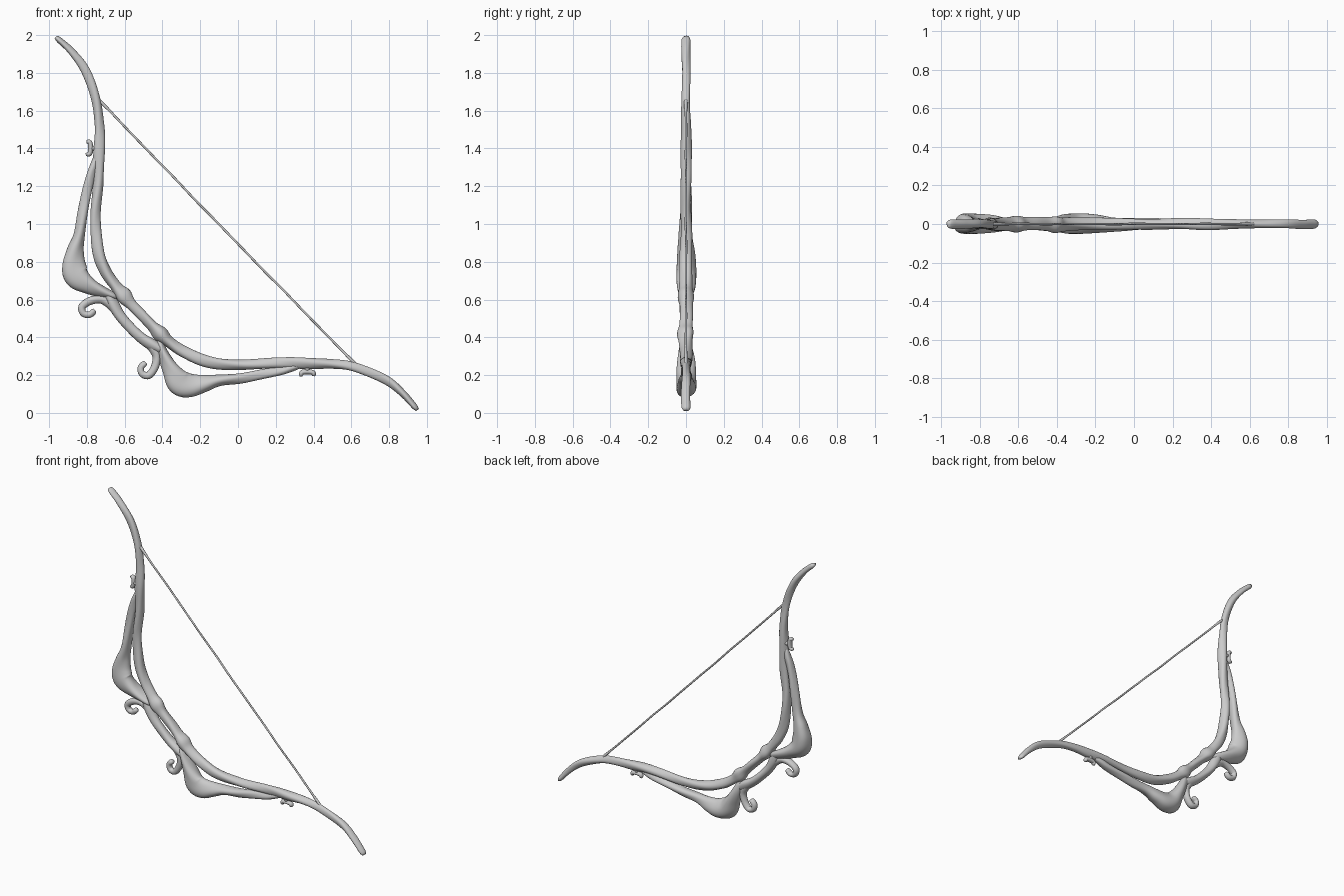
import bpy, bmesh, math
from mathutils import Vector

# The bow is symmetric about a diagonal axis in the x-z plane
CENTER = Vector((-0.005, 1.005))
N = Vector((1.93, -1.99)).normalized()


def reflect(p):
    v = Vector(p[:2])
    v -= 2 * (v - CENTER).dot(N) * N
    return (v.x, v.y) + tuple(p[2:])


def smooth_path(pts, step):
    """Catmull-Rom through (x, z, in-plane radius, y radius) points."""
    P = [Vector(p) for p in pts]
    P = [2 * P[0] - P[1]] + P + [2 * P[-1] - P[-2]]
    out = []
    for a, b, c, d in zip(P, P[1:], P[2:], P[3:]):
        n = max(2, int((c - b).length / step))
        for i in range(n):
            t = i / n
            out.append(0.5 * (2 * b + (c - a) * t + (2 * a - 5 * b + 4 * c - d) * t * t
                              + (3 * b - a - 3 * c + d) * t ** 3))
    return out + [P[-2]]


def limb(name, pts, lobes=0.05, sides=20, step=0.012, flip=1):
    """Sweep a gnarled elliptical section along a path, with rounded ends."""
    path = smooth_path(pts, step)
    bm = bmesh.new()
    rings = []
    s = 0.0
    last = len(path) - 1
    for i, p in enumerate(path):
        a, b = path[max(i - 1, 0)], path[min(i + 1, last)]
        t = Vector((b[0] - a[0], b[1] - a[1])).normalized()
        nx, nz = -t.y, t.x
        if i:
            s += math.hypot(p[0] - path[i - 1][0], p[1] - path[i - 1][1])
        rx, ry = max(p[2], 0.003), max(p[3], 0.003)
        k = (0.6, 0.9, 1.0)[min(i, last - i, 2)]
        ring = []
        for j in range(sides):
            u = math.tau * j / sides
            g = k * (1 + lobes * math.sin(3 * u + flip * 14 * s)
                     + 0.6 * lobes * math.sin(23 * s + u))
            o = rx * math.cos(u) * g
            ring.append(bm.verts.new((p[0] + nx * o, ry * math.sin(u) * g, p[1] + nz * o)))
        rings.append(ring)
    for r, q in zip(rings, rings[1:]):
        for j in range(sides):
            m = (j + 1) % sides
            bm.faces.new((r[j], r[m], q[m], q[j]))
    bm.faces.new(rings[0])
    bm.faces.new(rings[-1])
    bmesh.ops.recalc_face_normals(bm, faces=bm.faces)
    me = bpy.data.meshes.new(name)
    bm.to_mesh(me)
    bm.free()
    for f in me.polygons:
        f.use_smooth = True
    ob = bpy.data.objects.new(name, me)
    bpy.context.collection.objects.link(ob)
    return ob


def pair(name, pts, **kw):
    limb("upper_" + name, pts, **kw)
    limb("lower_" + name, [reflect(p) for p in pts], flip=-1, **kw)


def full(name, half, middle, **kw):
    limb(name, half + [middle] + [reflect(p) for p in reversed(half)], **kw)


# Inner limb: one branch running tip to tip
full("inner_limb", [
    (-0.965, 1.99, 0.015, 0.024), (-0.88, 1.91, 0.019, 0.024),
    (-0.805, 1.81, 0.024, 0.022), (-0.752, 1.66, 0.024, 0.022),
    (-0.735, 1.53, 0.025, 0.026), (-0.735, 1.40, 0.030, 0.030),
    (-0.738, 1.24, 0.028, 0.028), (-0.755, 1.05, 0.027, 0.028),
    (-0.742, 0.87, 0.031, 0.032), (-0.700, 0.75, 0.031, 0.034),
    (-0.645, 0.665, 0.030, 0.036), (-0.605, 0.618, 0.042, 0.043),
    (-0.565, 0.575, 0.029, 0.035)], (-0.508, 0.518, 0.028, 0.034), lobes=0.07)

# Grip: outer strand between the two swollen limbs
full("grip", [
    (-0.695, 0.645, 0.024, 0.030), (-0.665, 0.580, 0.031, 0.034),
    (-0.628, 0.518, 0.028, 0.032)], (-0.572, 0.455, 0.027, 0.030))

# Outer limbs, each swelling into a bulb and tapering into the grip
pair("outer_limb", [
    (-0.745, 1.37, 0.014, 0.016), (-0.763, 1.31, 0.022, 0.024),
    (-0.785, 1.24, 0.024, 0.026), (-0.820, 1.07, 0.027, 0.030),
    (-0.840, 0.94, 0.030, 0.036), (-0.862, 0.86, 0.045, 0.045),
    (-0.873, 0.785, 0.062, 0.051), (-0.855, 0.725, 0.066, 0.053),
    (-0.790, 0.678, 0.045, 0.050), (-0.715, 0.640, 0.030, 0.042),
    (-0.640, 0.610, 0.018, 0.026)], lobes=0.07, sides=28)

# Curled hooks beside the grip
pair("curl_hook", [
    (-0.650, 0.535, 0.016, 0.020), (-0.685, 0.583, 0.025, 0.026),
    (-0.730, 0.602, 0.022, 0.024), (-0.785, 0.592, 0.021, 0.023),
    (-0.825, 0.562, 0.020, 0.022), (-0.818, 0.527, 0.018, 0.021),
    (-0.785, 0.520, 0.017, 0.020), (-0.758, 0.545, 0.017, 0.019)], lobes=0.03, step=0.007)

# Small forked thorns further along the limbs
pair("thorn_bar", [
    (-0.803, 1.435, 0.012, 0.015), (-0.785, 1.432, 0.013, 0.016),
    (-0.780, 1.400, 0.014, 0.017), (-0.786, 1.372, 0.013, 0.016),
    (-0.806, 1.368, 0.011, 0.014)], lobes=0.02, step=0.006)
pair("thorn_stem", [
    (-0.782, 1.40, 0.013, 0.015), (-0.76, 1.40, 0.014, 0.017),
    (-0.735, 1.395, 0.018, 0.020)], lobes=0.0, step=0.006)

# Bowstring with slightly thicker loops at both ends
full("string", [
    (-0.752, 1.672, 0.010, 0.012), (-0.700, 1.619, 0.008, 0.009),
    (-0.600, 1.516, 0.006, 0.006)], (-0.058, 0.954, 0.006, 0.006),
    lobes=0.12, sides=8, step=0.02)
